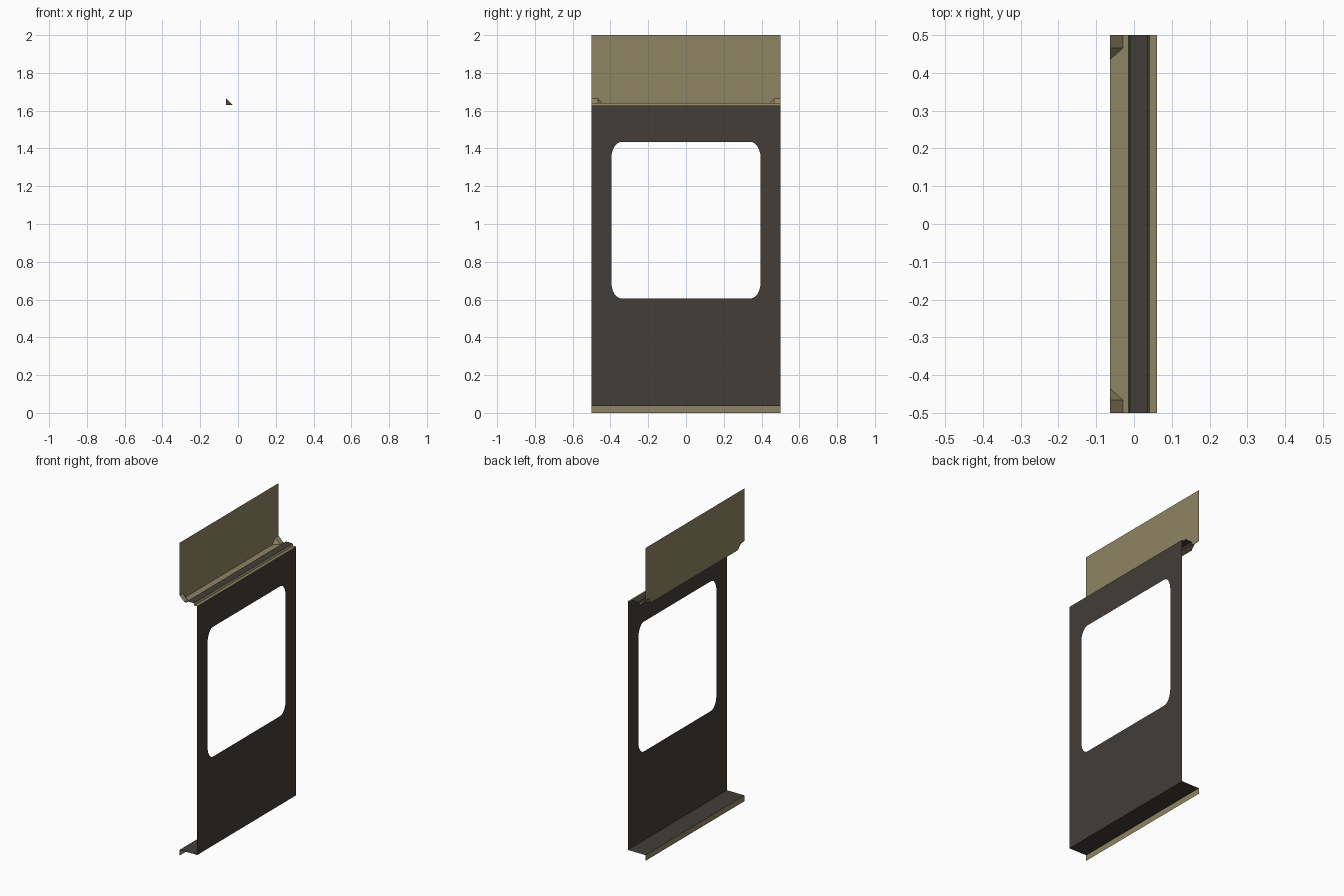
import bpy, bmesh, math

if "Cube" in bpy.data.objects:
    bpy.data.objects.remove(bpy.data.objects["Cube"])


def material(name, rgb):
    m = bpy.data.materials.new(name)
    m.diffuse_color = (*rgb, 1)
    m.use_nodes = True
    m.node_tree.nodes["Principled BSDF"].inputs["Base Color"].default_value = m.diffuse_color
    return m


TAN = material("tan", (0.275, 0.235, 0.126))
DARK = material("dark_brown", (0.056, 0.047, 0.040))

BACK, FRONT = -0.063, 0.061      # x of the rear and outer sheets
HALF = 0.5                       # half length along y
LEDGE, CUT = 1.63, 0.034         # ledge height and pushed-in corner size


def sheet(name, polygons, mat):
    """Thin sheet made of flat polygons."""
    mesh = bpy.data.meshes.new(name)
    bm = bmesh.new()
    for poly in polygons:
        bm.faces.new([bm.verts.new(p) for p in poly])
    bmesh.ops.remove_doubles(bm, verts=bm.verts, dist=1e-5)
    bm.to_mesh(mesh)
    bm.free()
    mesh.materials.append(mat)
    ob = bpy.data.objects.new(name, mesh)
    bpy.context.collection.objects.link(ob)
    return ob


def strip(name, profile, mat):
    """Run an (x, z) profile along the whole length."""
    return sheet(name, [[(a[0], -HALF, a[1]), (b[0], -HALF, b[1]),
                         (b[0], HALF, b[1]), (a[0], HALF, a[1])]
                        for a, b in zip(profile, profile[1:])], mat)


# upper panel, lower corners notched
y1, y2 = HALF - 0.034, HALF - 0.064
top = LEDGE + CUT
sheet("upper_panel", [[(BACK, -HALF, 2), (BACK, -HALF, top), (BACK, -y1, top),
                       (BACK, -y2, LEDGE), (BACK, y2, LEDGE), (BACK, y1, top),
                       (BACK, HALF, top), (BACK, HALF, 2)]], TAN)

# ledge at the foot of the upper panel, notched to match
inner = BACK + CUT
sheet("upper_ledge", [[(-0.015, -HALF, LEDGE), (-0.015, HALF, LEDGE),
                       (inner, HALF, LEDGE), (inner, y1, LEDGE),
                       (BACK, y2, LEDGE), (BACK, -y2, LEDGE),
                       (inner, -y1, LEDGE), (inner, -HALF, LEDGE)]], TAN)

# pushed-in corners closing the notches
for s, side in ((-1, "front"), (1, "rear")):
    a, b = (BACK, s * y1, top), (inner, s * y1, LEDGE)
    polys = [[(BACK, s * HALF, top), (inner, s * HALF, LEDGE), b, a],
             [a, b, (BACK, s * y2, LEDGE)]]
    if s > 0:
        polys = [p[::-1] for p in polys]
    sheet("corner_gusset_" + side, polys, TAN)

# raised rib and outer gutter on top of the main panel
strip("top_rib", [(-0.015, LEDGE), (-0.010, 1.641), (0.036, 1.641)], DARK)
strip("top_gutter", [(0.036, 1.641), (0.041, 1.627), (FRONT, 1.627)], TAN)

# main panel with a rounded window opening
mesh = bpy.data.meshes.new("main_panel")
bm = bmesh.new()
outer = [(-HALF, 0.037), (HALF, 0.037), (HALF, 1.627), (-HALF, 1.627)]
hole = []
RY, RZ, STEPS = 0.055, 0.085, 6
for k, (sy, sz) in enumerate(((1, 1), (-1, 1), (-1, -1), (1, -1))):
    for i in range(STEPS + 1):
        t = math.pi / 2 * (k + i / STEPS)
        hole.append((sy * (0.395 - RY) + RY * math.cos(t),
                     1.02 + sz * (0.415 - RZ) + RZ * math.sin(t)))
edges = []
for loop in (outer, hole):
    vs = [bm.verts.new((FRONT, y, z)) for y, z in loop]
    edges += [bm.edges.new((v, vs[i - 1])) for i, v in enumerate(vs)]
bmesh.ops.triangle_fill(bm, edges=edges, use_beauty=True, normal=(1, 0, 0))
bm.to_mesh(mesh)
bm.free()
mesh.materials.append(DARK)
bpy.context.collection.objects.link(bpy.data.objects.new("main_panel", mesh))

# bottom shelf and its downturned lip
strip("bottom_shelf", [(BACK, 0.037), (FRONT, 0.037)], DARK)
strip("bottom_lip", [(BACK, 0), (BACK, 0.037)], TAN)
